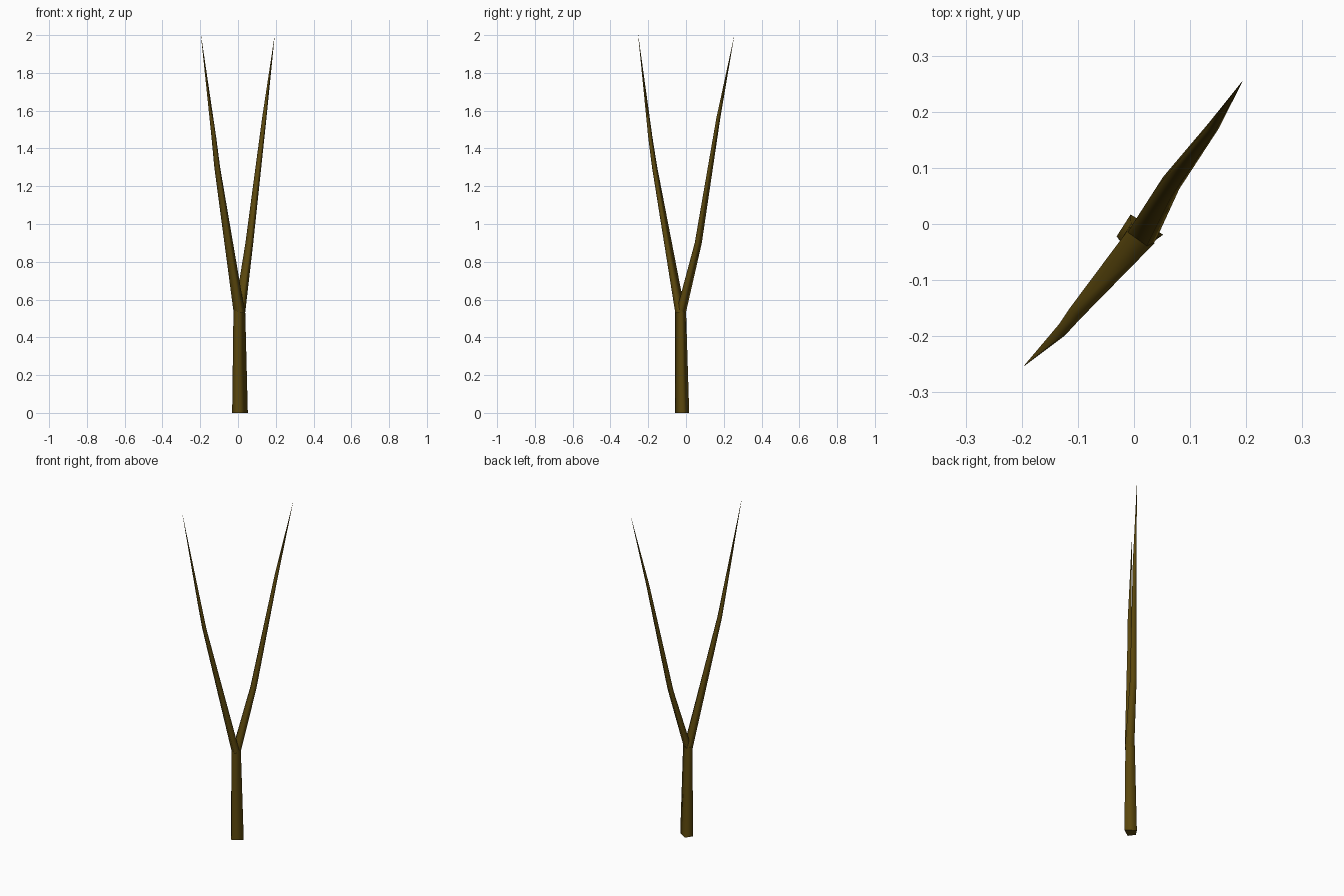
import bpy, bmesh

if "Cube" in bpy.data.objects:
    bpy.data.objects.remove(bpy.data.objects["Cube"])

bark = bpy.data.materials.new("dark_brown_bark")
bark.diffuse_color = (0.105, 0.064, 0.004, 1)
bark.use_nodes = True
bark.node_tree.nodes["Principled BSDF"].inputs["Base Color"].default_value = bark.diffuse_color

# Irregular four-sided cross-sections for the trunk and the branches
TRUNK = [(-0.0165, 0.0375), (-0.0415, -0.0015), (-0.0145, -0.0385), (0.0415, 0.0015)]
BRANCH = [(-0.0165, 0.0375), (-0.0415, -0.0015), (0.0100, -0.0375), (0.0415, -0.0050)]


def limb(name, section, rings):
    """Tapered limb through rings of (x, y, z, scale)."""
    bm = bmesh.new()
    loops = [[bm.verts.new((x + s * u, y + s * v, z)) for u, v in section]
             for x, y, z, s in rings]
    for a, b in zip(loops, loops[1:]):
        for i in range(4):
            j = (i + 1) % 4
            bm.faces.new((a[i], a[j], b[j], b[i])).smooth = True
    bm.faces.new(loops[0][::-1])
    bm.faces.new(loops[-1])
    bmesh.ops.recalc_face_normals(bm, faces=bm.faces)
    mesh = bpy.data.meshes.new(name)
    bm.to_mesh(mesh)
    bm.free()
    mesh.materials.append(bark)
    obj = bpy.data.objects.new(name, mesh)
    bpy.context.collection.objects.link(obj)


# Trunk
limb("trunk", TRUNK, [(0.0105, -0.0205, 0, 1), (0.007, -0.028, 0.54, 0.75)])

# Branch leaning to the front left
limb("front_branch", BRANCH, [(0.007, -0.030, 0.53, 0.72), (-0.110, -0.166, 1.30, 0.37),
                              (-0.128, -0.189, 1.46, 0.30), (-0.196, -0.253, 2.0, 0.01)])

# Branch leaning to the back right
limb("back_branch", BRANCH, [(0.009, -0.027, 0.53, 0.70), (0.060, 0.065, 0.90, 0.50),
                             (0.139, 0.171, 1.56, 0.28), (0.193, 0.254, 1.99, 0.01)])
